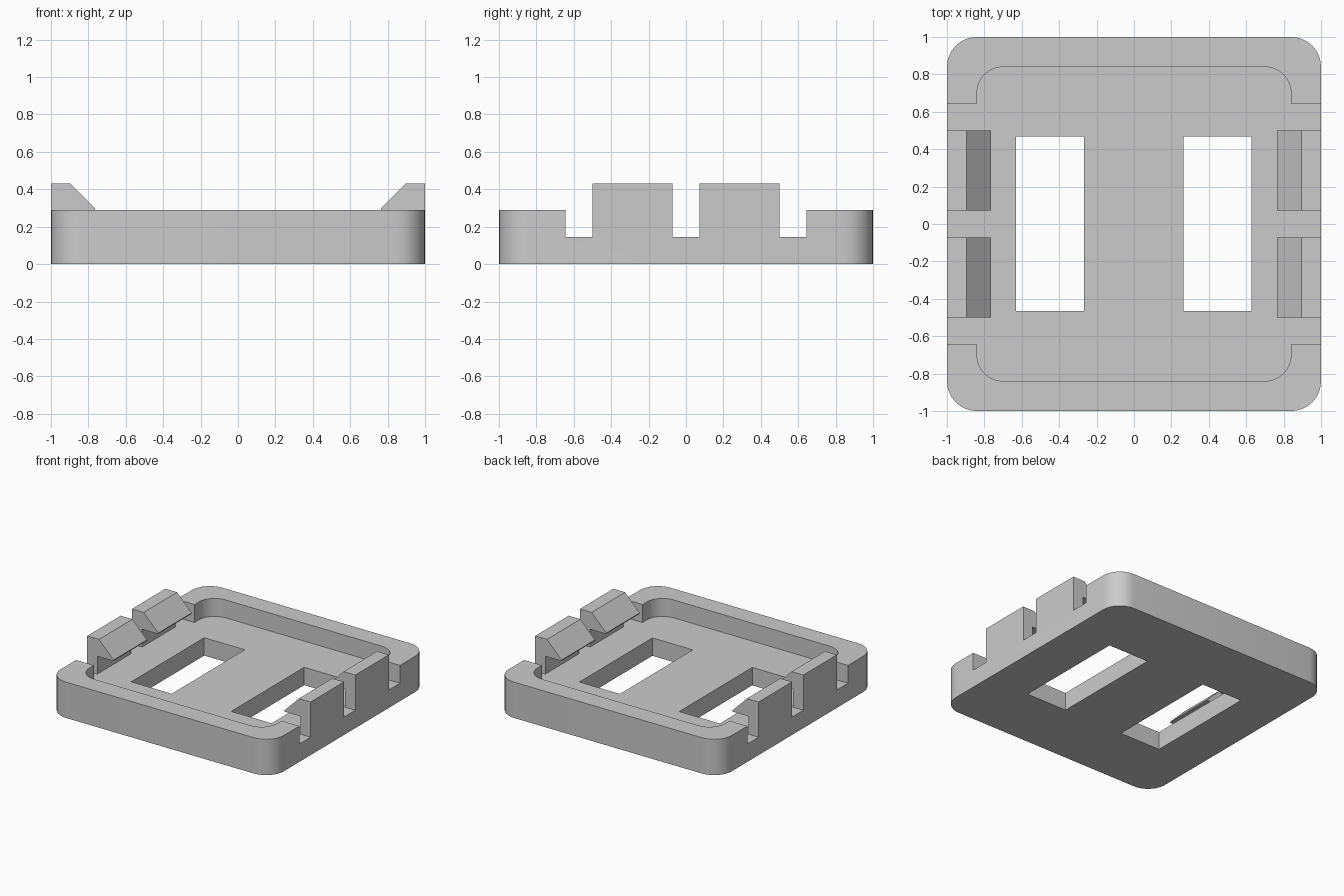
import bpy, bmesh, math

if "Cube" in bpy.data.objects:
    bpy.data.objects.remove(bpy.data.objects["Cube"], do_unlink=True)

grey = bpy.data.materials.new("light_grey")
grey.use_nodes = True
grey.diffuse_color = (0.6, 0.6, 0.6, 1)
grey.node_tree.nodes["Principled BSDF"].inputs["Base Color"].default_value = grey.diffuse_color

FLOOR, RIM_TOP, CLIP_TOP = 0.145, 0.29, 0.43


def prism(name, outline, offset):
    """Extrude a closed outline of 3D points along an offset."""
    bm = bmesh.new()
    face = bm.faces.new([bm.verts.new(p) for p in outline])
    moved = bmesh.ops.extrude_face_region(bm, geom=[face])["geom"]
    bmesh.ops.translate(bm, vec=offset, verts=[g for g in moved if isinstance(g, bmesh.types.BMVert)])
    bmesh.ops.recalc_face_normals(bm, faces=bm.faces)
    mesh = bpy.data.meshes.new(name)
    bm.to_mesh(mesh)
    bm.free()
    mesh.materials.append(grey)
    obj = bpy.data.objects.new(name, mesh)
    bpy.context.collection.objects.link(obj)
    return obj


def rounded_square(half, radius, z, steps=8):
    points = []
    for corner in range(4):
        mid = math.radians(45 + 90 * corner)
        cx = math.copysign(half - radius, math.cos(mid))
        cy = math.copysign(half - radius, math.sin(mid))
        for i in range(steps + 1):
            a = math.radians(90 * (corner + i / steps))
            points.append((cx + radius * math.cos(a), cy + radius * math.sin(a), z))
    return points


def box(name, x0, x1, y0, y1, z0, z1):
    return prism(name, [(x0, y0, z0), (x1, y0, z0), (x1, y1, z0), (x0, y1, z0)], (0, 0, z1 - z0))


def select_only(obj):
    bpy.ops.object.select_all(action="DESELECT")
    obj.select_set(True)
    bpy.context.view_layer.objects.active = obj


# Tray: rounded block with a hollow, open sides and two windows
tray = prism("tray", rounded_square(1, 0.16, 0), (0, 0, RIM_TOP))
cutters = [
    prism("hollow_cutter", rounded_square(0.84, 0.14, FLOOR), (0, 0, 0.5)),
    box("side_cutter", -1.2, 1.2, -0.643, 0.643, FLOOR, 0.7),
    box("window_cutter", 0.265, 0.627, -0.466, 0.468, -0.2, 0.5),
    box("window_cutter", -0.63, -0.267, -0.466, 0.468, -0.2, 0.5),
]
select_only(tray)
for cutter in cutters:
    cutter.hide_render = True
    cut = tray.modifiers.new("cut", "BOOLEAN")
    cut.operation = "DIFFERENCE"
    cut.solver = "EXACT"
    cut.object = cutter
    bpy.ops.object.modifier_apply(modifier=cut.name)
    bpy.data.objects.remove(cutter, do_unlink=True)
select_only(tray)
bpy.ops.object.shade_smooth_by_angle(angle=math.radians(30))

# Snap clips: thin stem with a sloped hook facing inward
profile = [(1, FLOOR), (1, CLIP_TOP), (0.895, CLIP_TOP), (0.765, 0.298),
           (0.765, RIM_TOP), (0.91, RIM_TOP), (0.91, FLOOR)]
for side, x_sign in (("left", 1), ("right", -1)):
    for end, y0 in (("front", -0.5), ("back", 0.072)):
        prism(f"{end}_{side}_clip", [(x_sign * x, y0, z) for x, z in profile], (0, 0.428, 0))
